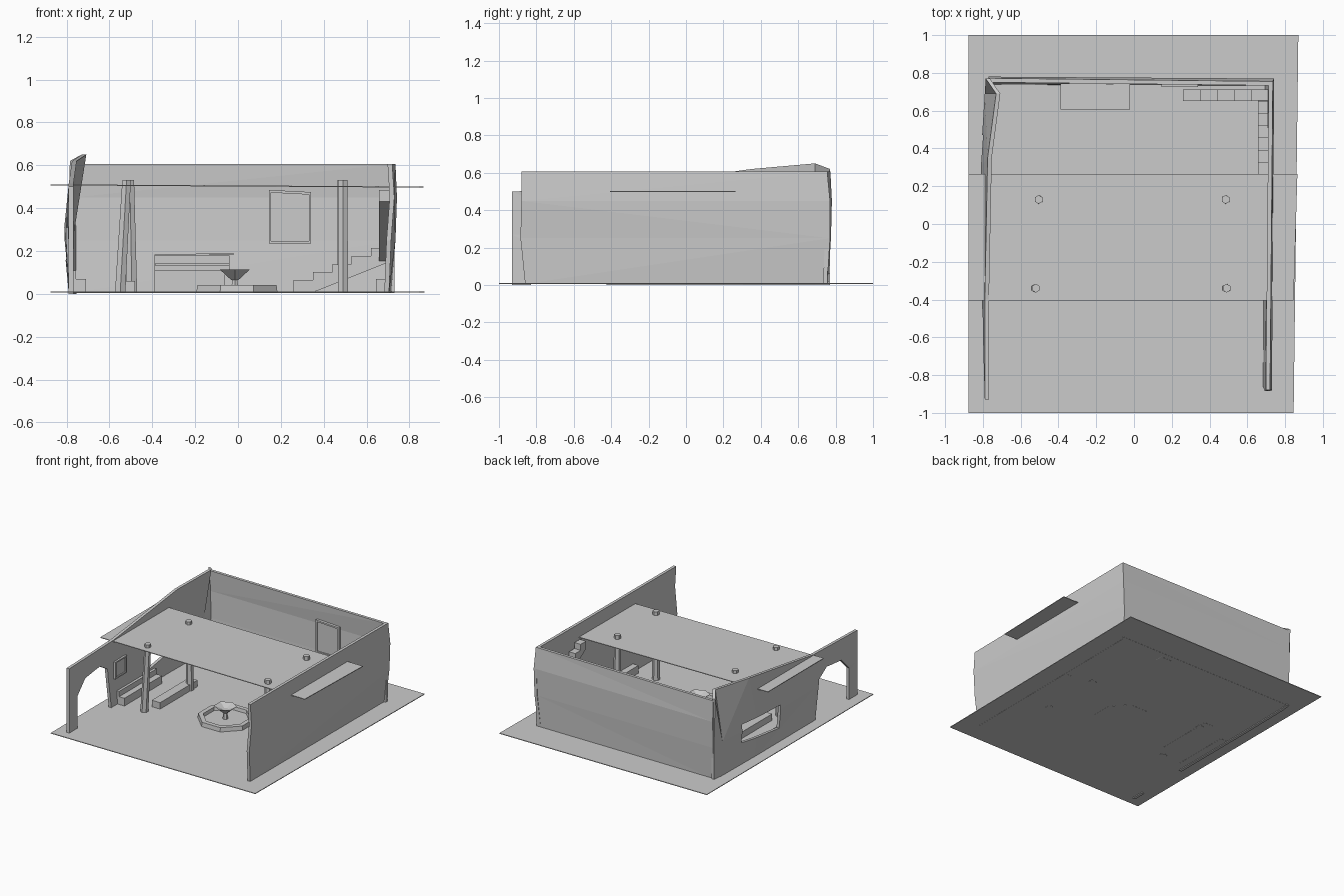
import bpy, bmesh, math
from mathutils import Vector

if "Cube" in bpy.data.objects:
    bpy.data.objects.remove(bpy.data.objects["Cube"])


def finish(name, bm):
    bmesh.ops.recalc_face_normals(bm, faces=bm.faces)
    me = bpy.data.meshes.new(name)
    bm.to_mesh(me)
    bm.free()
    ob = bpy.data.objects.new(name, me)
    bpy.context.collection.objects.link(ob)
    return ob


def prism(name, pts, offset):
    """Closed outline of 3D points extruded along offset."""
    bm = bmesh.new()
    a = [bm.verts.new(p) for p in pts]
    b = [bm.verts.new(Vector(p) + Vector(offset)) for p in pts]
    n = len(a)
    bm.faces.new(a)
    bm.faces.new(b)
    for i in range(n):
        bm.faces.new((a[i], a[(i + 1) % n], b[(i + 1) % n], b[i]))
    return finish(name, bm)


def box(name, x0, x1, y0, y1, z0, z1):
    return prism(name, [(x0, y0, z0), (x1, y0, z0), (x1, y1, z0), (x0, y1, z0)], (0, 0, z1 - z0))


def wall(name, stations, offset):
    """Bulging wall: upright rows of outer points, thickened by offset."""
    bm = bmesh.new()
    out = [[bm.verts.new(p) for p in row] for row in stations]
    inn = [[bm.verts.new(Vector(p) + Vector(offset)) for p in row] for row in stations]
    for i in range(len(out) - 1):
        for j in range(len(out[0]) - 1):
            for g in (out, inn):
                bm.faces.new((g[i][j], g[i + 1][j], g[i + 1][j + 1], g[i][j + 1]))
        for j in (0, -1):
            bm.faces.new((out[i][j], out[i + 1][j], inn[i + 1][j], inn[i][j]))
    for i in (0, -1):
        for j in range(len(out[0]) - 1):
            bm.faces.new((out[i][j], out[i][j + 1], inn[i][j + 1], inn[i][j]))
    bmesh.ops.triangulate(bm, faces=bm.faces)
    return finish(name, bm)


def tube(name, rings, n=8):
    """Rings of (centre x, centre y, z, radius), capped at both ends."""
    bm = bmesh.new()
    rs = [[bm.verts.new((x + r * math.cos(math.tau * (k + .5) / n),
                         y + r * math.sin(math.tau * (k + .5) / n), z)) for k in range(n)]
          for x, y, z, r in rings]
    for a, b in zip(rs, rs[1:]):
        for k in range(n):
            bm.faces.new((a[k], a[(k + 1) % n], b[(k + 1) % n], b[k]))
    bm.faces.new(rs[0])
    bm.faces.new(rs[-1])
    return finish(name, bm)


def cut(ob, cutter):
    cutter.hide_render = True
    m = ob.modifiers.new("cut", 'BOOLEAN')
    m.operation, m.solver, m.object = 'DIFFERENCE', 'EXACT', cutter
    bpy.context.view_layer.objects.active = ob
    bpy.ops.object.modifier_apply(modifier=m.name)
    bpy.data.objects.remove(cutter)


def frame(name, pts, offset, k):
    """Picture frame with a recessed panel."""
    c = sum((Vector(p) for p in pts), Vector()) / len(pts)
    ob = prism(name, pts, offset)
    inner = [c + (Vector(p) - c) * k + Vector(offset) * .5 for p in pts]
    cut(ob, prism("cutter", inner, offset))


# floor and roof terrace
floor = prism("floor", [(-.875, -1, .006), (.845, -1, .006), (.87, 1, .006), (-.875, 1, .006)], (0, 0, .005))
prism("roof_terrace", [(-.875, -.405, .506), (.845, -.405, .496), (.865, .265, .496), (-.875, .265, .506)],
      (0, 0, .005))

# fountain set into the floor
FX, FY = -.005, -.13
cut(floor, tube("cutter", [(FX, FY, -.1, .17), (FX, FY, .1, .17)]))
tube("fountain_basin", [(FX, FY, .005, .205), (FX, FY, .042, .2), (FX, FY, .042, .165), (FX, FY, .018, .16)])
tube("fountain_stem", [(FX - .01, FY, .015, .02), (FX - .01, FY, .08, .012)], 6)
tube("fountain_bowl", [(FX - .01, FY, .065, .02), (FX - .01, FY, .113, .08), (FX - .01, FY, .09, .02)], 6)

# outer walls
wall("left_wall", [
    [(-.79, -.93, 0), (-.79, -.93, .27), (-.79, -.93, .5)],
    [(-.79, -.4, 0), (-.805, -.4, .27), (-.79, -.4, .515)],
    [(-.79, .3, 0), (-.815, .3, .27), (-.775, .35, .62)],
    [(-.785, .69, 0), (-.79, .69, .27), (-.73, .69, .65)],
    [(-.775, .77, 0), (-.775, .77, .27), (-.785, .77, .62)]], (.022, 0, 0))
lw = bpy.data.objects["left_wall"]
cut(lw, prism("cutter", [(-.9, -.83, -.05), (-.9, -.83, .25), (-.9, -.73, .35), (-.9, -.55, .37),
                         (-.9, -.45, .31), (-.9, -.42, -.05)], (.3, 0, 0)))
cut(lw, prism("cutter", [(-.9, .02, .12), (-.9, .47, .18), (-.9, .47, .32), (-.9, .02, .3)], (.3, 0, 0)))
wall("right_wall", [
    [(.705, -.86, .005), (.715, -.885, .25), (.73, -.88, .45), (.72, -.88, .607)],
    [(.715, .755, .005), (.735, .77, .25), (.742, .77, .45), (.735, .755, .607)]], (-.022, 0, 0))
wall("back_wall", [
    [(-.77, .76, .005), (-.77, .775, .25), (-.77, .78, .45), (-.77, .772, .607)],
    [(.73, .755, .005), (.73, .765, .25), (.735, .77, .45), (.73, .755, .607)]], (0, -.022, 0))

# columns under the terrace
for name, x0, x1, y in (("front_left", -.55, -.52, -.34), ("back_left", -.495, -.505, .13),
                        ("front_right", .49, .49, -.34), ("back_right", .49, .485, .13)):
    tube(name + "_column", [(x0, y, .004, .028), (x1, y, .532, .023)], 6)

# stair: one flight along the back wall, one along the right wall
def flight(name, u0, u1, z0, z1, n, bottom, place, offset):
    du, pts = (u1 - u0) / n, []
    for i in range(n):
        z = z0 + (z1 - z0) * i / (n - 1)
        pts += [(u0 + i * du, z), (u0 + (i + 1) * du, z)]
    prism(name, [place(u, z) for u, z in bottom[:1] + pts + bottom[1:]], offset)

flight("lower_stair", .26, .71, .065, .215, 5, [(.26, .005), (.71, .15), (.345, .005)],
       lambda u, z: (u, .652, z), (0, .06, 0))
flight("upper_stair", .652, .262, .26, .485, 6, [(.655, .15), (.262, .43)],
       lambda u, z: (.657, u, z), (.052, 0, 0))

# counter against the back wall
box("counter_base", -.39, -.06, .62, .74, .006, .11)
box("counter_shelf", -.385, -.04, .61, .74, .13, .145)
box("counter_back", -.39, -.04, .72, .745, .1, .18)
prism("counter_top", [(-.39, .605, .176), (-.02, .605, .182), (-.02, .74, .182), (-.39, .74, .176)], (0, 0, .008))

# benches
box("left_wall_bench", -.775, -.71, -.35, .1, .005, .07)
box("left_bench_back", -.785, -.755, -.35, .1, .07, .11)
box("right_wall_bench", .645, .7, -.35, .1, .005, .07)
box("column_bench", -.55, -.48, -.25, .2, .005, .06)

# framed panels on the walls
frame("back_wall_frame", [(.145, .745, .235), (.34, .745, .235), (.34, .745, .475), (.145, .745, .485)],
      (0, -.02, 0), .9)
frame("left_wall_frame", [(-.785, -.38, .21), (-.785, -.24, .21), (-.785, -.24, .34), (-.785, -.38, .34)],
      (.02, 0, 0), .85)
